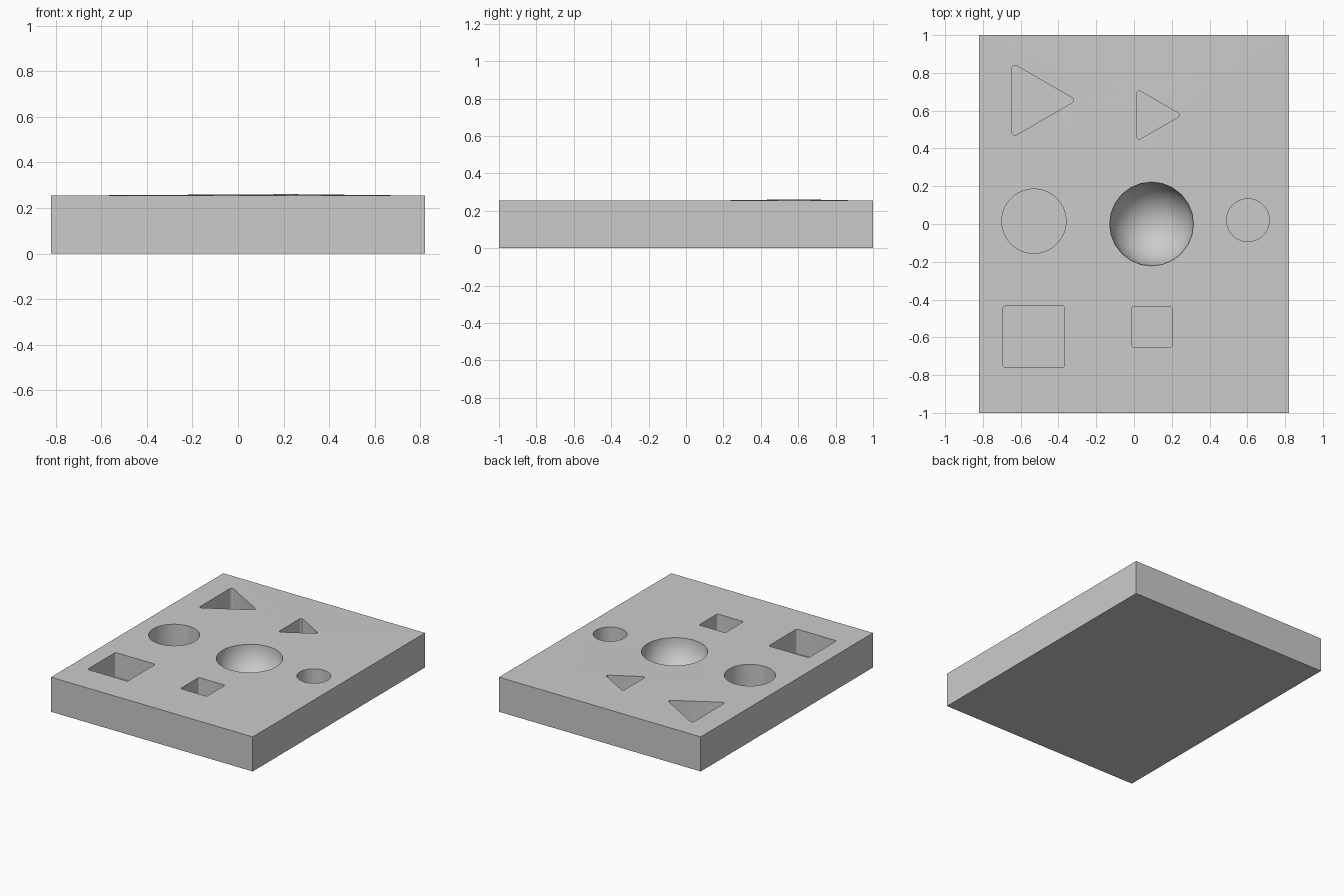
import bpy
import bmesh
from math import pi, cos, sin, hypot
from mathutils import Matrix

TOP = 0.254
DEPTH = 0.18

cube = bpy.data.objects.get("Cube")
if cube:
    bpy.data.objects.remove(cube, do_unlink=True)

# Single plain grey
grey = bpy.data.materials.new("plain_grey")
grey.use_nodes = True
colour = (0.6, 0.6, 0.6, 1)
grey.diffuse_color = colour
grey.node_tree.nodes["Principled BSDF"].inputs["Base Color"].default_value = colour


def make_object(name, bm):
    bmesh.ops.recalc_face_normals(bm, faces=bm.faces)
    mesh = bpy.data.meshes.new(name)
    bm.to_mesh(mesh)
    bm.free()
    mesh.materials.append(grey)
    obj = bpy.data.objects.new(name, mesh)
    bpy.context.collection.objects.link(obj)
    return obj


def rounded_outline(cx, cy, radius, sides, turn, fillet, steps=4):
    """Regular polygon with a small arc at each corner."""
    points = []
    reach = radius - fillet / cos(pi / sides)
    for i in range(sides):
        a = turn + 2 * pi * i / sides
        for j in range(steps + 1):
            b = a + (2 * j / steps - 1) * pi / sides
            points.append((cx + reach * cos(a) + fillet * cos(b),
                           cy + reach * sin(a) + fillet * sin(b)))
    return points


def circle_outline(cx, cy, radius, sides=64):
    return [(cx + radius * cos(2 * pi * i / sides),
             cy + radius * sin(2 * pi * i / sides)) for i in range(sides)]


def add_prism(bm, outline, z0, z1):
    base = bm.faces.new([bm.verts.new((x, y, z0)) for x, y in outline])
    result = bmesh.ops.extrude_face_region(bm, geom=[base], use_keep_orig=True)
    verts = [v for v in result["geom"] if isinstance(v, bmesh.types.BMVert)]
    bmesh.ops.translate(bm, verts=verts, vec=(0, 0, z1 - z0))


# Board block
bm = bmesh.new()
add_prism(bm, [(-0.82, -1), (0.82, -1), (0.82, 1), (-0.82, 1)], 0, TOP)
board = make_object("shape_board", bm)

# Pocket cutters: triangles, circles, squares and the round bowl
bm = bmesh.new()
pockets = [
    rounded_outline(-0.532, 0.655, 0.227, 3, 0, 0.015),
    rounded_outline(0.094, 0.577, 0.158, 3, 0, 0.012),
    circle_outline(-0.53, 0.015, 0.17),
    circle_outline(0.603, 0.02, 0.113),
    rounded_outline(-0.53, -0.597, 0.23, 4, pi / 4, 0.012),
    rounded_outline(0.095, -0.545, 0.151, 4, pi / 4, 0.012),
]
for outline in pockets:
    add_prism(bm, outline, TOP - DEPTH, TOP + 0.1)
bmesh.ops.create_uvsphere(bm, u_segments=24, v_segments=24, radius=0.222,
                          matrix=Matrix.Translation((0.093, 0, TOP + 0.002)))
cutter = make_object("pocket_cutter", bm)
cutter.hide_render = True

cut = board.modifiers.new("pockets", 'BOOLEAN')
cut.operation = 'DIFFERENCE'
cut.solver = 'EXACT'
cut.object = cutter
bpy.ops.object.select_all(action='DESELECT')
board.select_set(True)
bpy.context.view_layer.objects.active = board
bpy.ops.object.modifier_apply(modifier=cut.name)
bpy.data.objects.remove(cutter, do_unlink=True)

# Slight swell of the top around the small triangle
bm = bmesh.new()
bm.from_mesh(board.data)
flat_top = [f for f in bm.faces if f.normal.z > 0.9 and f.calc_center_median().z > TOP - 0.001]
bmesh.ops.triangulate(bm, faces=flat_top)
for v in bm.verts:
    if v.co.z > TOP - 0.001:
        away = hypot(v.co.x - 0.13, v.co.y - 0.58)
        v.co.z += 0.008 * max(0, 1 - away / 0.5)
bm.to_mesh(board.data)
bm.free()

bpy.ops.object.shade_smooth_by_angle(angle=pi / 6)
